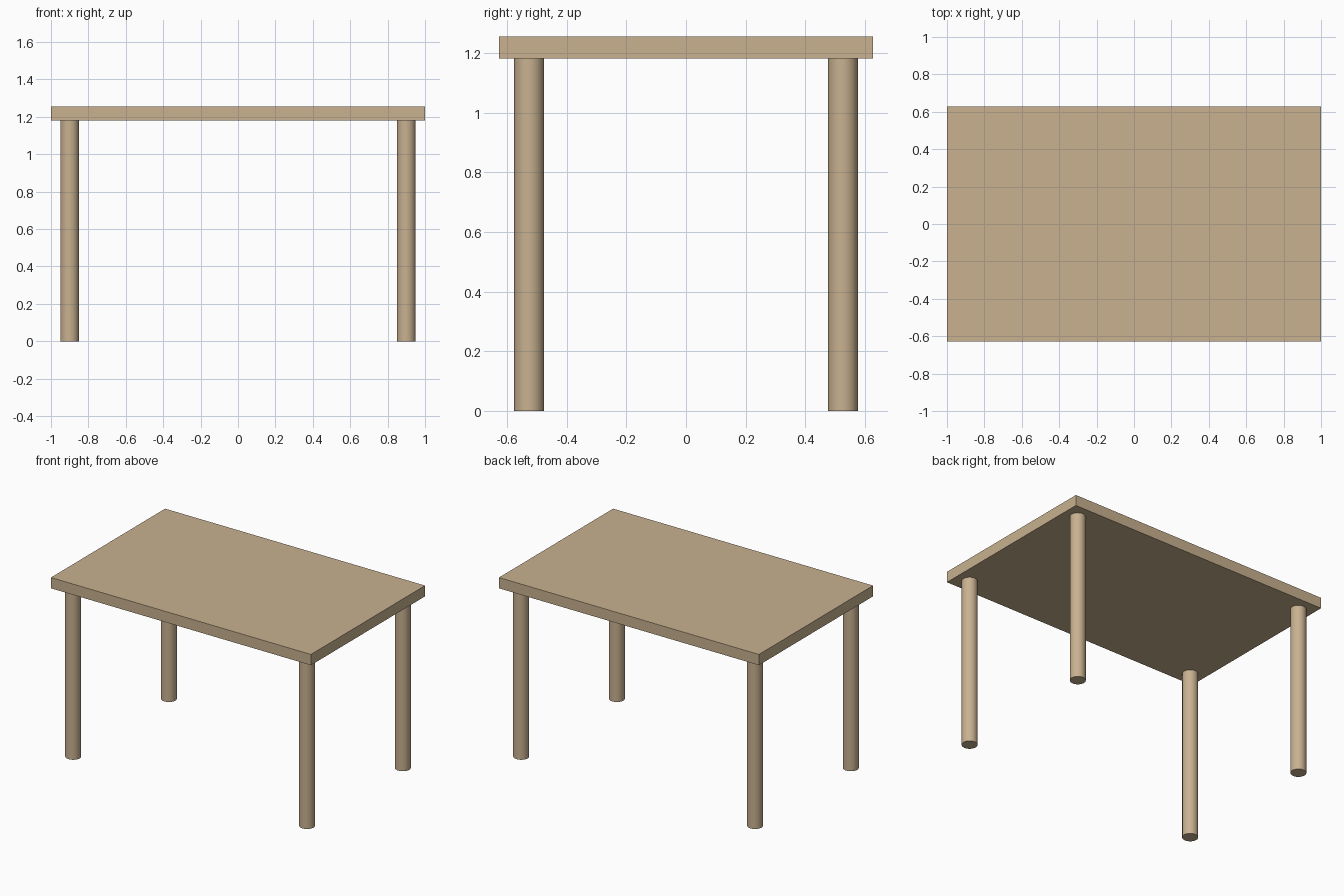
import bpy
import math

if "Cube" in bpy.data.objects:
    bpy.data.objects.remove(bpy.data.objects["Cube"])

HALF_X, HALF_Y = 1.0, 0.627
TOP_Z, UNDER_Z = 1.256, 1.181
LEG_X, LEG_Y, LEG_R = 0.9, 0.526, 0.05

wood = bpy.data.materials.new("light_wood")
wood.diffuse_color = (0.58, 0.44, 0.28, 1)
wood.use_nodes = True
wood.node_tree.nodes["Principled BSDF"].inputs["Base Color"].default_value = wood.diffuse_color


def finish(name):
    obj = bpy.context.object
    obj.name = name
    obj.data.materials.append(wood)
    return obj


# Rectangular slab top
bpy.ops.mesh.primitive_cube_add(size=1, location=(0, 0, (TOP_Z + UNDER_Z) / 2))
top = finish("tabletop")
top.scale = (2 * HALF_X, 2 * HALF_Y, TOP_Z - UNDER_Z)
bpy.ops.object.transform_apply(location=False, rotation=False, scale=True)

# Four round legs, one near each corner
for side, sx in (("left", -1), ("right", 1)):
    for end, sy in (("front", -1), ("back", 1)):
        bpy.ops.mesh.primitive_cylinder_add(
            vertices=32, radius=LEG_R, depth=UNDER_Z,
            location=(sx * LEG_X, sy * LEG_Y, UNDER_Z / 2))
        finish(f"{end}_{side}_leg")
        bpy.ops.object.shade_smooth_by_angle(angle=math.radians(30))
